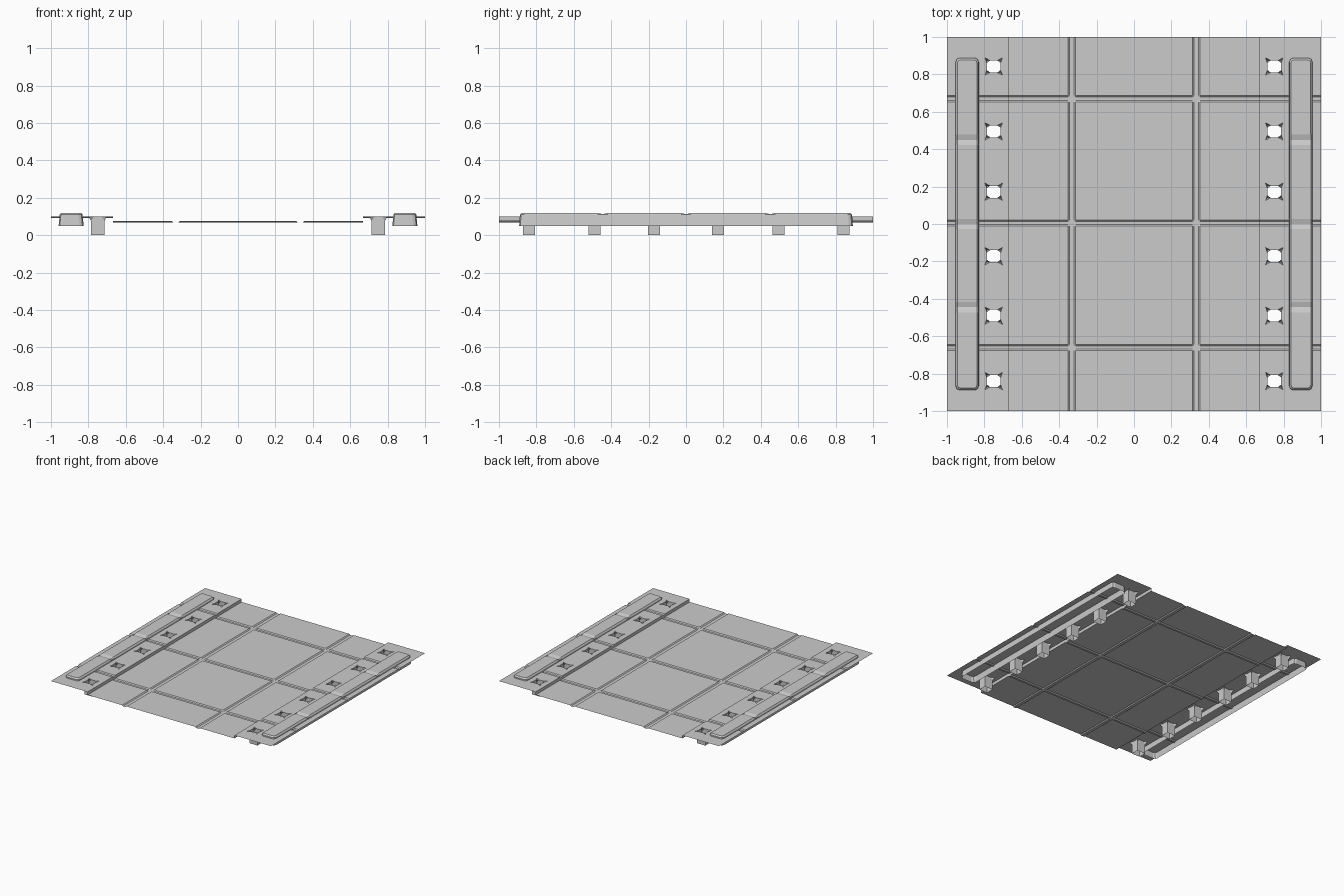
import bpy
import bmesh
import math

if "Cube" in bpy.data.objects:
    bpy.data.objects.remove(bpy.data.objects["Cube"], do_unlink=True)

grey = bpy.data.materials.new("light_grey")
grey.use_nodes = True
colour = (0.6, 0.6, 0.6, 1)
grey.diffuse_color = colour
grey.node_tree.nodes["Principled BSDF"].inputs["Base Color"].default_value = colour

LOW, HIGH, STEP, DEPTH = 0.075, 0.1, 0.667, 0.007
SOCKET_X = 0.75
SOCKET_YS = (-0.84, -0.49, -0.172, 0.172, 0.495, 0.842)
HX, HY = 0.037, 0.032        # socket half widths
INNER, TIP = 0.019, 0.047    # chamfer start and corner tip


def finish(bm, name):
    mesh = bpy.data.meshes.new(name)
    bm.to_mesh(mesh)
    bm.free()
    mesh.materials.append(grey)
    obj = bpy.data.objects.new(name, mesh)
    bpy.context.collection.objects.link(obj)
    return obj


def stations(grooves, outer, floor):
    """Positions across a grooved sheet, each with its groove depth."""
    out = [(-1, 0)]
    for c in grooves:
        out += [(c - outer, 0), (c - floor, 1), (c + floor, 1), (c + outer, 0)]
    return out + [(1, 0)]


def star(cx, cy):
    """Outline of a socket opening with four pointed corners."""
    pts = []
    for sx, sy in ((1, 1), (-1, 1), (-1, -1), (1, -1)):
        corner = [(sx * HX, sy * INNER), (sx * TIP, sy * TIP), (sx * INNER, sy * HY)]
        pts += corner if sx * sy > 0 else corner[::-1]
    return [(cx + x, cy + y, HIGH) for x, y in pts]


# Deck: a grooved sheet with raised side strips
def build_deck():
    bm = bmesh.new()
    ys = stations((-0.66, 0.005, 0.67), 0.017, 0.009)
    inner = stations((-0.333, 0.333), 0.02, 0.012)[1:-1]
    cols = [(-1, 0, HIGH), (-STEP, 0, HIGH), (-STEP, 0, LOW)]
    cols += [(x, d, LOW) for x, d in inner]
    cols += [(STEP, 0, LOW), (STEP, 0, HIGH), (1, 0, HIGH)]
    grid = [[bm.verts.new((x, y, base - DEPTH * max(dx, dy))) for x, dx, base in cols]
            for y, dy in ys]
    for j in range(len(ys) - 1):
        for i in range(len(cols) - 1):
            quad = [grid[j][i], grid[j][i + 1], grid[j + 1][i + 1], grid[j + 1][i]]
            strip = i in (0, len(cols) - 2)
            if not (strip and j % 4 == 0):
                bm.faces.new(quad)
                continue
            # Raised panel pierced by the socket openings
            loops = [quad]
            cx = math.copysign(SOCKET_X, cols[i][0])
            for cy in SOCKET_YS:
                if ys[j][0] < cy < ys[j + 1][0]:
                    loops.append([bm.verts.new(p) for p in star(cx, cy)])
            edges = []
            for loop in loops:
                for a, b in zip(loop, loop[1:] + loop[:1]):
                    edges.append(bm.edges.get((a, b)) or bm.edges.new((a, b)))
            bmesh.ops.triangle_fill(bm, use_beauty=True, edges=edges, normal=(0, 0, 1))
    bm.normal_update()
    for f in bm.faces:
        if f.normal.z < -0.01:
            f.normal_flip()
    bmesh.ops.dissolve_limit(bm, angle_limit=0.001, verts=bm.verts[:], edges=bm.edges[:])
    finish(bm, "deck")


# Sockets: open square tubes with chamfered tops and corner pits
def build_socket(name, cx, cy):
    bm = bmesh.new()

    def face(*pts):
        bm.faces.new([bm.verts.new((cx + x, cy + y, z)) for x, y, z in pts])

    shoulder = 0.078
    for s in (1, -1):
        face((s * HX, -s * HY, 0), (s * HX, s * HY, 0), (s * HX, s * HY, shoulder),
             (s * HX, s * INNER, HIGH), (s * HX, -s * INNER, HIGH), (s * HX, -s * HY, shoulder))
        face((s * HX, s * HY, 0), (-s * HX, s * HY, 0), (-s * HX, s * HY, shoulder),
             (-s * INNER, s * HY, HIGH), (s * INNER, s * HY, HIGH), (s * HX, s * HY, shoulder))
        for t in (1, -1):
            a = (s * HX, t * INNER, HIGH)
            b = (s * INNER, t * HY, HIGH)
            c = (s * HX, t * HY, shoulder)
            tip = (s * TIP, t * TIP, HIGH)
            for tri in ((a, c, b), (a, tip, c), (tip, b, c)):
                face(*(tri if s * t < 0 else tri[::-1]))
    bmesh.ops.remove_doubles(bm, verts=bm.verts[:], dist=0.0001)
    finish(bm, name)


# Rails: hollow rounded bars, open below, notched on top
def build_rail(name, cx):
    bm = bmesh.new()
    rings = []
    for z, w, length, r in ((0.05, 0.067, 0.892, 0.022), (0.11, 0.061, 0.888, 0.022),
                            (0.12, 0.053, 0.878, 0.018)):
        ring = []
        for k, (sx, sy) in enumerate(((1, 1), (-1, 1), (-1, -1), (1, -1))):
            for n in range(3):
                a = math.radians(90 * k + 45 * n)
                ring.append(bm.verts.new((cx + sx * (w - r) + r * math.cos(a),
                                          sy * (length - r) + r * math.sin(a), z)))
        rings.append(ring)
    for lo, hi in zip(rings, rings[1:]):
        for i in range(len(lo)):
            k = (i + 1) % len(lo)
            bm.faces.new((lo[i], lo[k], hi[k], hi[i]))
    bm.faces.new(rings[-1])
    for c in (-0.445, 0, 0.45):
        for off in (-0.028, 0, 0.028):
            bmesh.ops.bisect_plane(bm, geom=bm.verts[:] + bm.edges[:] + bm.faces[:],
                                   plane_co=(0, c + off, 0), plane_no=(0, 1, 0))
        for v in bm.verts:
            if abs(v.co.y - c) < 0.005 and v.co.z > 0.115:
                v.co.z -= 0.008
    finish(bm, name)


build_deck()
for side, s in (("left", 1), ("right", -1)):
    build_rail(side + "_rail", s * 0.892)
    for n, y in enumerate(SOCKET_YS, 1):
        build_socket(f"{side}_socket_{n}", s * SOCKET_X, y)
